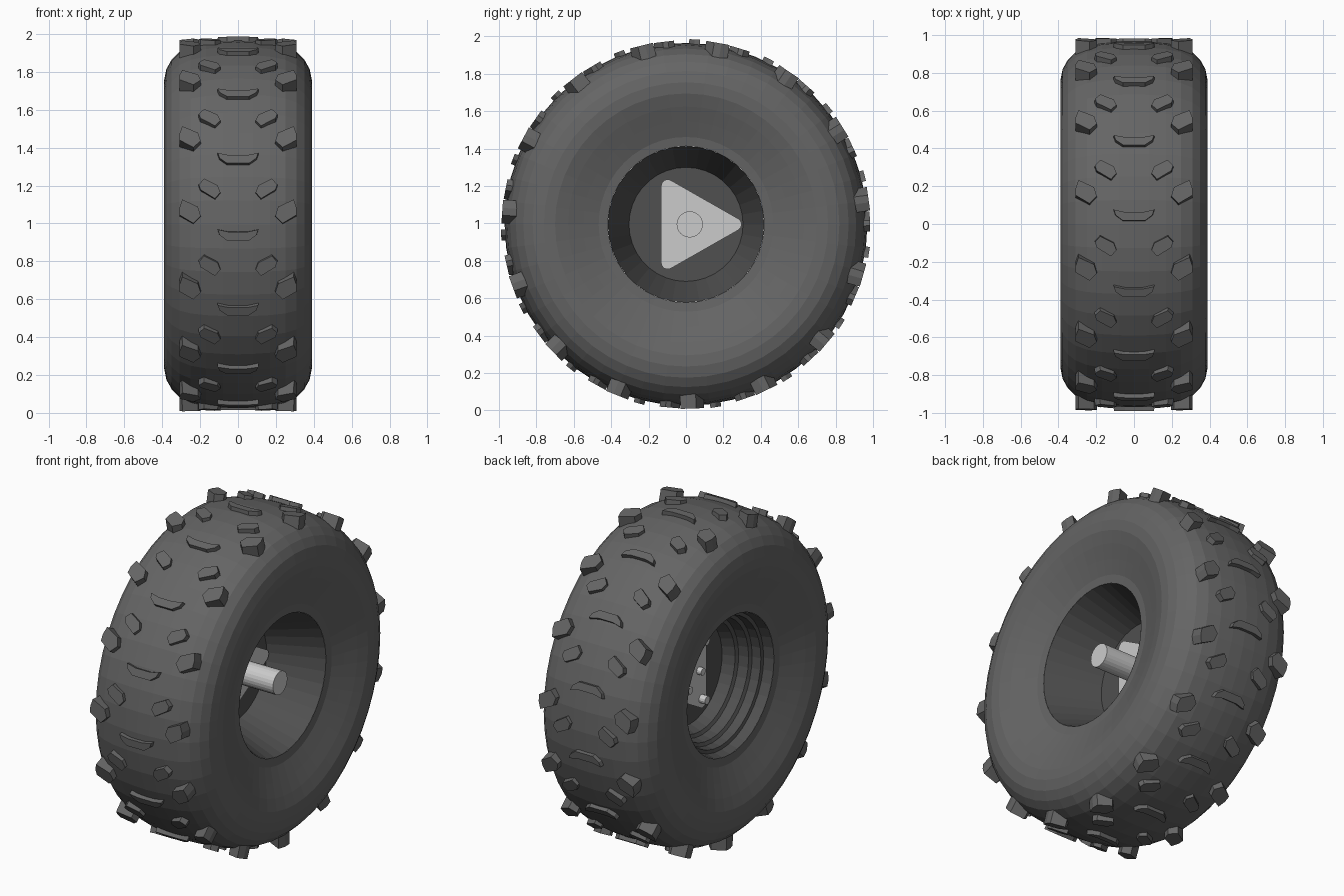
import bpy, bmesh, math
from math import cos, sin, pi, radians

if "Cube" in bpy.data.objects:
    bpy.data.objects.remove(bpy.data.objects["Cube"])

CZ = 0.995                      # height of the wheel axis


def material(name, v):
    m = bpy.data.materials.new(name)
    m.diffuse_color = (v, v, v, 1)
    m.use_nodes = True
    m.node_tree.nodes["Principled BSDF"].inputs["Base Color"].default_value = m.diffuse_color
    return m


RUBBER = material("dark_rubber", 0.13)
RIM = material("dark_rim", 0.08)


def finish(bm, name, mat=None):
    bmesh.ops.remove_doubles(bm, verts=bm.verts, dist=1e-5)
    me = bpy.data.meshes.new(name)
    bm.to_mesh(me)
    bm.free()
    if mat:
        me.materials.append(mat)
    ob = bpy.data.objects.new(name, me)
    ob.location.z = CZ
    bpy.context.collection.objects.link(ob)
    return ob


def lathe(bm, profile, n):
    """Revolve (x, radius) points about the x axis."""
    rings = [[bm.verts.new((x, r * cos(2 * pi * j / n), r * sin(2 * pi * j / n)))
              for j in range(n)] for x, r in profile]
    for a, b in zip(rings, rings[1:]):
        for j in range(n):
            k = (j + 1) % n
            bm.faces.new((a[j], b[j], b[k], a[k]))


def prism(bm, low, high):
    """Closed solid between two matching outlines."""
    a = [bm.verts.new(p) for p in low]
    b = [bm.verts.new(p) for p in high]
    n = len(a)
    faces = [bm.faces.new(a[::-1]), bm.faces.new(b)]
    for i in range(n):
        k = (i + 1) % n
        faces.append(bm.faces.new((a[i], a[k], b[k], b[i])))
    bmesh.ops.recalc_face_normals(bm, faces=faces)


# tyre carcass: half profile from bead to crown, mirrored
half = [(.30, .418), (.305, .467), (.335, .55), (.365, .63), (.387, .70), (.39, .76),
        (.378, .82), (.35, .87), (.31, .91), (.25, .94), (.17, .958), (.08, .967)]
bm = bmesh.new()
lathe(bm, half + [(0, .97)] + [(-x, r) for x, r in half[::-1]], 48)
tyre = finish(bm, "tyre", RUBBER)

# rim: conical well on one side, stepped barrel on the other
bm = bmesh.new()
lathe(bm, [(-.02, 0), (-.02, .305), (.30, .418)], 36)
lathe(bm, [(-.30, .418), (-.24, .405), (-.235, .385), (-.18, .38), (-.17, .36),
           (-.11, .35), (-.10, .33), (-.03, .305), (-.03, 0)], 36)
finish(bm, "rim", RIM)

# tread lugs: outlines in (x, tangent), 15 repeats round the tyre
CENTRE = [(-.11, .025), (-.10, -.005), (-.06, -.035), (.06, -.035), (.10, -.005),
          (.11, .025), (.05, .012), (-.05, .012)]
INNER = [(.21, .025), (.18, .058), (.105, .02), (.09, -.02), (.12, -.055), (.20, -.005)]
OUTER = [(.31, .02), (.295, .065), (.21, .025), (.195, -.025), (.235, -.065), (.31, -.02)]


def lug(bm, outline, phi, r_in, r_out, taper):
    cx = sum(p[0] for p in outline) / len(outline)

    def at(x, t, r):
        return (x, -r * cos(phi) + t * sin(phi), r * sin(phi) + t * cos(phi))
    prism(bm, [at(x, t, r_in) for x, t in outline],
          [at(cx + (x - cx) * taper, t * taper, r_out) for x, t in outline])


def flip(outline):
    return [(-x, t) for x, t in outline]


bm = bmesh.new()
for k in range(15):
    base = radians(24 * k)
    lug(bm, CENTRE, base + radians(-3), .93, .99, .97)
    for side in (INNER, flip(INNER)):
        lug(bm, side, base + radians(11), .92, .983, .95)
    for side in (OUTER, flip(OUTER)):
        lug(bm, side, base + radians(4), .87, .985, .97)
finish(bm, "tread_lugs", RUBBER)

# triangular hub plate with rounded corners
outline = []
for cy, cz, start in ((.262, 0, -60), (-.098, .205, 60), (-.098, -.205, 180)):
    for i in range(7):
        a = radians(start + 20 * i)
        outline.append((cy + .035 * cos(a), cz + .035 * sin(a)))
bm = bmesh.new()
prism(bm, [(-.045, y, z) for y, z in outline], [(0, y, z) for y, z in outline])
finish(bm, "hub_plate")


def rod(name, spots, r, x0, x1, n):
    bm = bmesh.new()
    for y, z in spots:
        ring = [(y + r * cos(2 * pi * j / n), z + r * sin(2 * pi * j / n)) for j in range(n)]
        prism(bm, [(x0, a, b) for a, b in ring], [(x1, a, b) for a, b in ring])
    finish(bm, name)


# axle on the well side, wheel studs on the stepped side
rod("axle", [(.02, 0)], .07, -.01, .27, 24)
rod("corner_studs", [(.23, 0), (-.085, .18), (-.085, -.18)], .025, -.085, -.04, 12)
rod("inner_studs", [(.02 + .08 * cos(a), .08 * sin(a)) for a in (pi / 3, pi, -pi / 3)],
    .022, -.075, -.04, 12)
